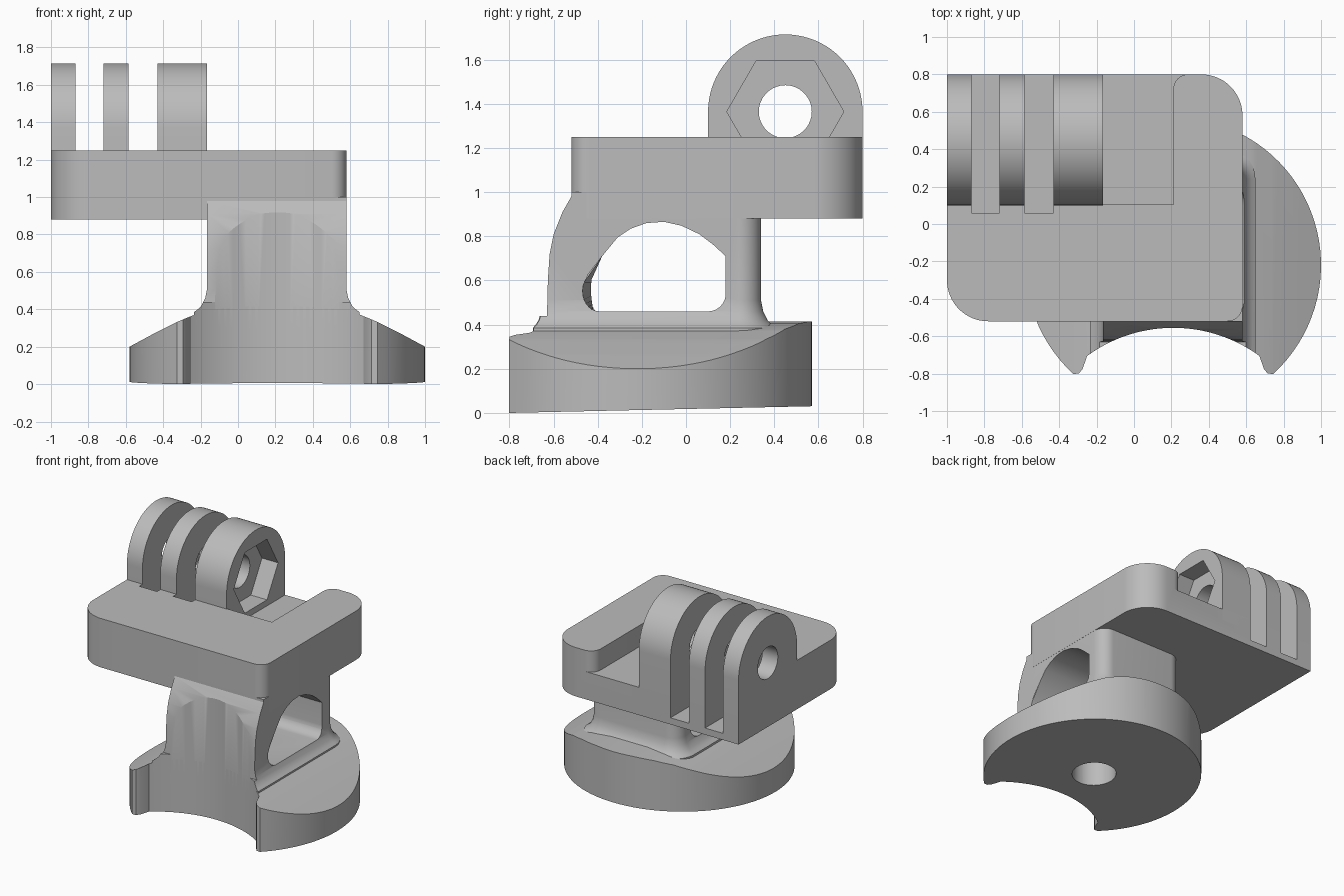
import bpy
import bmesh
from math import sin, cos, pi, radians, sqrt, atan2

if "Cube" in bpy.data.objects:
    bpy.data.objects.remove(bpy.data.objects["Cube"], do_unlink=True)

GREY = (0.5, 0.5, 0.5, 1.0)
mat = bpy.data.materials.new("plain_grey")
mat.use_nodes = True
mat.diffuse_color = GREY
mat.node_tree.nodes["Principled BSDF"].inputs["Base Color"].default_value = GREY


def arc(cx, cy, r, start, end, n=16):
    """Points of an arc, angles in degrees."""
    return [(cx + r * cos(radians(start + (end - start) * i / n)),
             cy + r * sin(radians(start + (end - start) * i / n))) for i in range(n + 1)]


def loft(name, rings):
    """Closed solid through rings of equal length."""
    bm = bmesh.new()
    loops = [[bm.verts.new(p) for p in ring] for ring in rings]
    n = len(loops[0])
    for a, b in zip(loops, loops[1:]):
        for i in range(n):
            bm.faces.new((a[i], a[(i + 1) % n], b[(i + 1) % n], b[i]))
    bm.faces.new(loops[0])
    bm.faces.new(loops[-1])
    bmesh.ops.recalc_face_normals(bm, faces=bm.faces)
    mesh = bpy.data.meshes.new(name)
    bm.to_mesh(mesh)
    bm.free()
    obj = bpy.data.objects.new(name, mesh)
    bpy.context.collection.objects.link(obj)
    mesh.materials.append(mat)
    return obj


def prism(name, pts, lo, hi, axis):
    """Extrude a 2D outline along one axis."""
    place = {"x": lambda u, v, d: (d, u, v),
             "y": lambda u, v, d: (u, d, v),
             "z": lambda u, v, d: (u, v, d)}[axis]
    return loft(name, [[place(u, v, d) for u, v in pts] for d in (lo, hi)])


def box(name, x, y, z):
    return prism(name, [(x[0], y[0]), (x[1], y[0]), (x[1], y[1]), (x[0], y[1])], z[0], z[1], "z")


def boolean(obj, cutters, operation="DIFFERENCE"):
    """Apply boolean operations and remove the helpers."""
    for cutter in cutters:
        cutter.hide_render = True
        mod = obj.modifiers.new("cut", "BOOLEAN")
        mod.operation, mod.solver, mod.object = operation, "EXACT", cutter
        bpy.context.view_layer.update()
        graph = bpy.context.evaluated_depsgraph_get()
        mesh = bpy.data.meshes.new_from_object(obj.evaluated_get(graph))
        obj.modifiers.clear()
        obj.data = mesh
        bpy.data.objects.remove(cutter, do_unlink=True)


CX, CY, R = 0.21, -0.22, 0.79       # base disc
CUT_R, CUT_TOP = 0.78, -0.555       # concave front
CUT_Y = CUT_TOP - CUT_R

# Base: disc with a concave front and two pointed toes
half = 0.535
a0 = math_angle = atan2(-sqrt(R * R - half * half), half) * 180 / pi
outline = arc(CX, CY, R, a0, 180 - a0, 72)
inner = atan2(sqrt(CUT_R ** 2 - 0.46 ** 2), 0.46) * 180 / pi
outline += [(CX - 0.505, -0.8), (CX - 0.485, -0.775)]
outline += arc(CX, CUT_Y, CUT_R, 180 - inner, inner, 28)
outline += [(CX + 0.485, -0.775), (CX + 0.505, -0.8)]
base = prism("base", outline, 0, 0.6, "z")

# Base top falls away to both sides
slope = [(0.85, 0.168), (0.79, 0.2), (0.66, 0.27), (0.53, 0.335), (0.42, 0.38), (0.3, 0.405), (0.15, 0.415)]
crown = [(CX + d, z) for d, z in slope] + [(CX - d, z) for d, z in reversed(slope)]
crown += [(CX - 0.85, -0.2), (CX + 0.85, -0.2)]
boolean(base, [prism("crown_helper", crown, -1, 1, "y")], "INTERSECT")
for v in base.data.vertices:
    if v.co.z < 0.05:
        v.co.z = 0.03 * (v.co.y + 0.8) / 1.36


# Neck: flared column, rounded at the back
def neck_ring(z, grow):
    x0, x1, y1, r = -0.165 - grow, 0.579 + grow, 0.34 + grow, 0.1 + grow
    pts = [(x0, -0.8), (x1, -0.8)]
    pts += arc(x1 - r, y1 - r, r, 0, 90, 10) + arc(x0 + r, y1 - r, r, 90, 180, 10)
    return [(x, y, z) for x, y in pts]


neck = loft("neck", [neck_ring(z, g) for z, g in
                     ((0.3, 0.07), (0.385, 0.07), (0.4, 0.05), (0.42, 0.03),
                      (0.46, 0.01), (0.51, 0), (1.0, 0))])

# Concave front, sloping shoulder and the side tunnel
front = prism("front_helper", arc(CX, CUT_Y, CUT_R, 0, 360 - 360 / 144, 143), -0.1, 1.2, "z")
shoulder = prism("shoulder_helper",
                 [(-0.52, 1.1), (-0.52, 0.98), (-0.56, 0.91), (-0.6, 0.81), (-0.618, 0.72),
                  (-0.626, 0.6), (-0.63, 0.44), (-0.9, 0.44), (-0.9, 1.1)], -0.6, 1, "x")
tunnel = arc(0.1, 0.54, 0.08, -90, 0, 8)
tunnel += [(0.18, 0.71), (0.12, 0.765), (0.06, 0.81), (-0.02, 0.848), (-0.1, 0.866), (-0.18, 0.86),
           (-0.25, 0.835), (-0.31, 0.795), (-0.38, 0.71)]
tunnel += arc(-0.39, 0.55, 0.09, 140, 270, 10)
hollow = loft("tunnel_helper", [[(-0.4, max(y, -0.42 + 0.0001 * i), z) for i, (y, z) in enumerate(tunnel)],
                                [(0.8, y, z) for y, z in tunnel]])
boolean(neck, [front, shoulder, hollow])

# Screw hole up through the base into the tunnel
for part in (base, neck):
    boolean(part, [prism("screw_helper", arc(CX, -0.2, 0.16, 0, 350, 35), -0.2, 0.55, "z")])

# Plate with a stepped recess at the back
plate_outline = [(-1, 0.8)] + arc(-0.78, -0.3, 0.22, 180, 270)
plate_outline += arc(0.5, -0.44, 0.08, 270, 360, 8) + arc(0.36, 0.58, 0.22, 0, 90)
plate = prism("plate", plate_outline, 0.88, 1.25, "z")
recess = [(-1.2, 0.105), (0.21, 0.105)] + arc(0.29, 0.72, 0.08, 180, 90, 8) + [(0.29, 1), (-1.2, 1)]
boolean(plate, [prism("recess_helper", recess, 1.09, 1.5, "z")])

# Slots between the hinge fingers
slots = ((-0.87, -0.72), (-0.585, -0.43))
boolean(plate, [box("slot_helper", s, (0.06, 1), (0.93, 1.5)) for s in slots])

# Hinge fingers with a cross hole
HY, HZ = 0.45, 1.365
finger = [(0.1, 1.0), (0.8, 1.0)] + arc(HY, HZ, 0.35, 0, 180, 40)
fingers = []
for name, lo, hi in (("outer_finger", -1, -0.87), ("middle_finger", -0.72, -0.585),
                     ("nut_finger", -0.43, -0.165)):
    obj = prism(name, finger, lo, hi, "x")
    boolean(obj, [prism("pin_helper", arc(HY, HZ, 0.12, 0, 350, 35), -1.2, 0.2, "x")])
    fingers.append(obj)

# Hexagonal nut pocket
boolean(fingers[-1], [prism("nut_helper", arc(HY, HZ, 0.265, 0, 300, 5), -0.3, 0.1, "x")])

# Smooth the curved faces, keep hard edges
for obj in [base, neck, plate] + fingers:
    bpy.ops.object.select_all(action="DESELECT")
    obj.select_set(True)
    bpy.context.view_layer.objects.active = obj
    bpy.ops.object.shade_smooth_by_angle(angle=radians(25))
